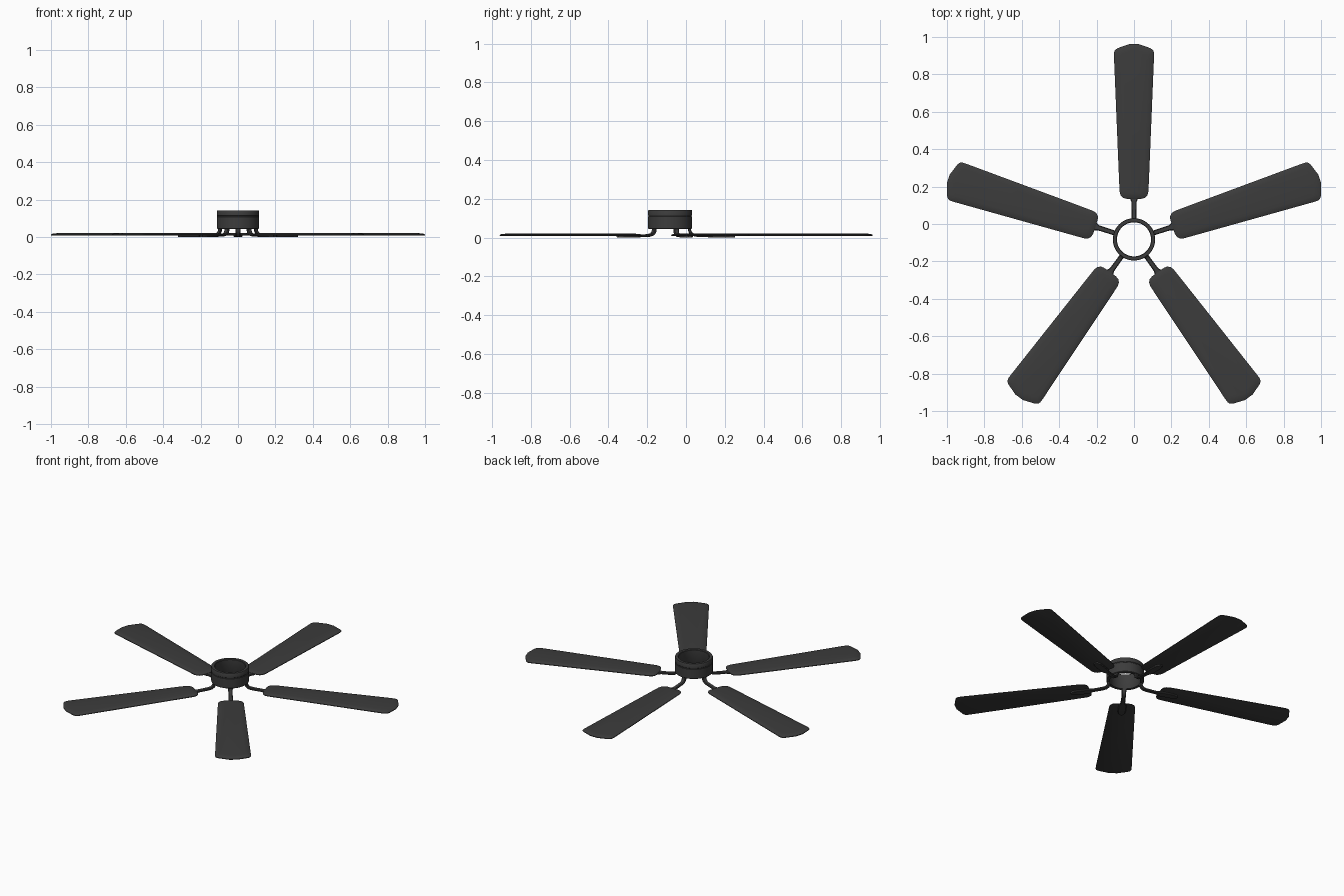
import bpy, bmesh, math
from mathutils import Matrix

if "Cube" in bpy.data.objects:
    bpy.data.objects.remove(bpy.data.objects["Cube"])

CY = -0.082  # hub centre in y


def make_object(name, bm):
    bmesh.ops.recalc_face_normals(bm, faces=bm.faces)
    me = bpy.data.meshes.new(name)
    bm.to_mesh(me)
    bm.free()
    ob = bpy.data.objects.new(name, me)
    bpy.context.collection.objects.link(ob)
    mat = bpy.data.materials.get("dark") or bpy.data.materials.new("dark")
    mat.diffuse_color = (0.045, 0.045, 0.045, 1)
    mat.use_nodes = True
    mat.node_tree.nodes["Principled BSDF"].inputs["Base Color"].default_value = mat.diffuse_color
    me.materials.append(mat)
    bpy.ops.object.select_all(action='DESELECT')
    ob.select_set(True)
    bpy.context.view_layer.objects.active = ob
    bpy.ops.object.shade_smooth_by_angle(angle=math.radians(40))
    return ob


def lathe(name, profile, n=64):
    bm = bmesh.new()
    rings = [[bm.verts.new((r * math.cos(2 * math.pi * i / n),
                            CY + r * math.sin(2 * math.pi * i / n), z))
              for i in range(n)] for r, z in profile]
    for a, b in zip(rings, rings[1:] + rings[:1]):
        for i in range(n):
            j = (i + 1) % n
            bm.faces.new((a[i], a[j], b[j], b[i]))
    return make_object(name, bm)


def loft(bm, loops):
    rows = [[bm.verts.new(p) for p in loop] for loop in loops]
    n = len(rows[0])
    for a, b in zip(rows, rows[1:]):
        for i in range(n):
            j = (i + 1) % n
            bm.faces.new((a[i], a[j], b[j], b[i]))
    bm.faces.new(rows[0])
    bm.faces.new(rows[-1])


# Open motor housing with a shallow groove
lathe("motor_housing", [(0.110, 0.044), (0.113, 0.047), (0.113, 0.108), (0.111, 0.110),
                        (0.111, 0.113), (0.113, 0.115), (0.113, 0.140), (0.111, 0.143),
                        (0.094, 0.143), (0.091, 0.140), (0.091, 0.047), (0.093, 0.044)])

# Right half of blade outline: (half width, distance from hub centre)
HALF = [(0.040, 0.217), (0.058, 0.222), (0.071, 0.235), (0.077, 0.255), (0.080, 0.32),
        (0.107, 0.975), (0.107, 0.998), (0.102, 1.012), (0.088, 1.022), (0.062, 1.031), (0.025, 1.044)]
OUTLINE = HALF + [(-x, y) for x, y in reversed(HALF)]


def blade_loop(inset, z):
    return [(x - math.copysign(min(inset, abs(x) * 0.5), x),
             0.63 + (y - 0.63) * (1 - inset / 0.415), z) for x, y in OUTLINE]


def blade():
    bm = bmesh.new()
    loft(bm, [blade_loop(0.004, 0.008), blade_loop(0, 0.010), blade_loop(0, 0.014),
              blade_loop(0.006, 0.0175), blade_loop(0.03, 0.021)])
    return bm


# Arm centre line (distance, height, half width, half thickness)
ARM = [(0.100, 0.050, 0.014, 0.008), (0.101, 0.036, 0.014, 0.008), (0.106, 0.024, 0.013, 0.008),
       (0.118, 0.015, 0.013, 0.007), (0.138, 0.011, 0.013, 0.007), (0.200, 0.0075, 0.014, 0.006),
       (0.225, 0.006, 0.024, 0.006), (0.300, 0.006, 0.024, 0.006), (0.325, 0.006, 0.018, 0.006),
       (0.335, 0.006, 0.008, 0.006)]


def arm():
    bm = bmesh.new()
    loops = []
    for k, (r, z, w, t) in enumerate(ARM):
        r0, z0 = ARM[max(k - 1, 0)][:2]
        r1, z1 = ARM[min(k + 1, len(ARM) - 1)][:2]
        d = math.hypot(r1 - r0, z1 - z0)
        nr, nz = -(z1 - z0) / d, (r1 - r0) / d
        c = min(0.004, w * 0.4)
        sec = [(-w, -t + c), (-w + c, -t), (w - c, -t), (w, -t + c),
               (w, t - c), (w - c, t), (-w + c, t), (-w, t - c)]
        loops.append([(x, r + nr * h, z + nz * h) for x, h in sec])
    loft(bm, loops)
    return bm


# Five blades with their arms
for i in range(5):
    m = Matrix.Translation((0, CY, 0)) @ Matrix.Rotation(math.radians(72 * i), 4, 'Z')
    for name, build in (("blade", blade), ("blade_arm", arm)):
        bm = build()
        bm.transform(m)
        make_object(f"{name}_{i + 1}", bm)
